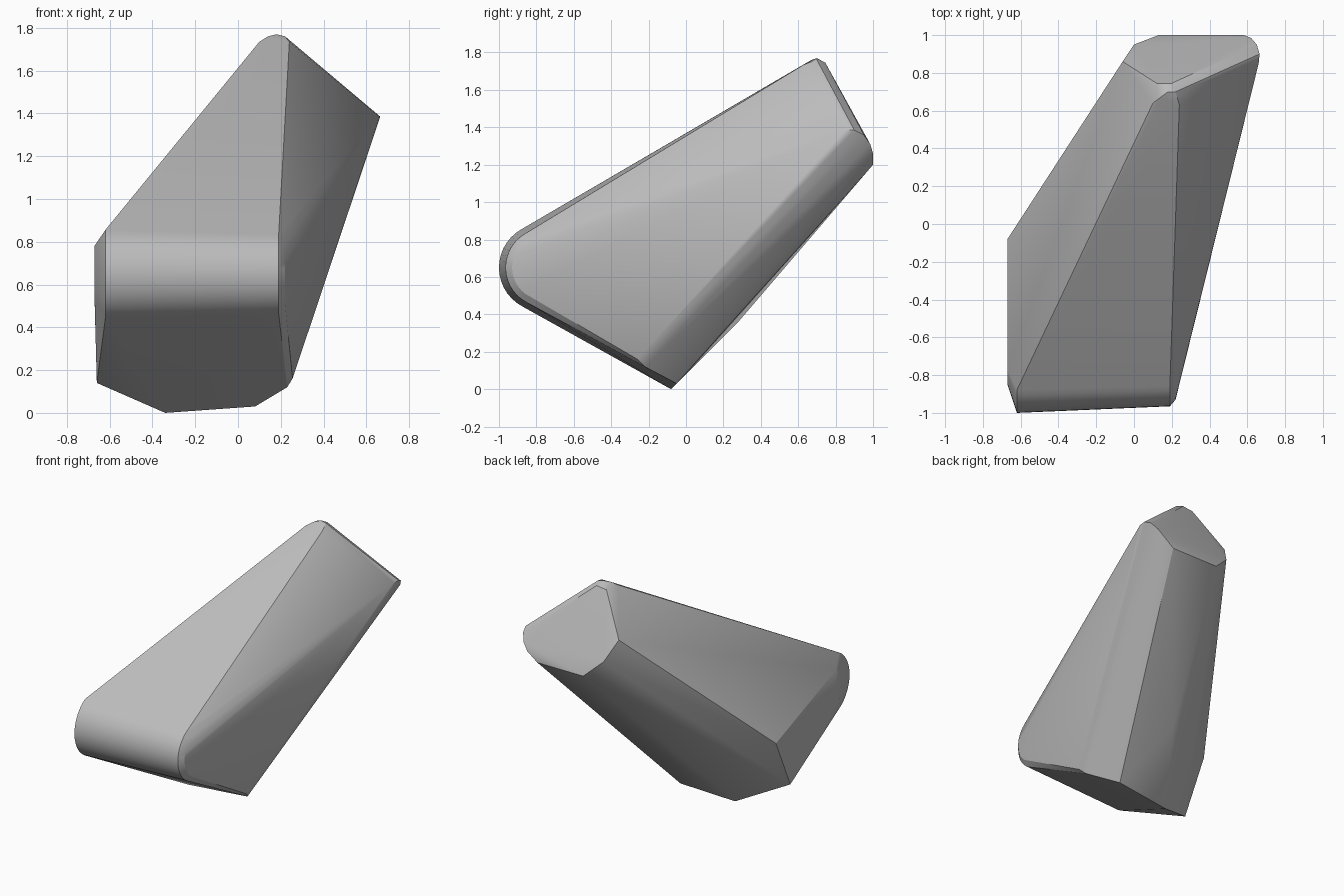
import bpy, bmesh, math

cube = bpy.data.objects.get("Cube")
if cube:
    bpy.data.objects.remove(cube, do_unlink=True)

mat = bpy.data.materials.new("mid grey")
mat.use_nodes = True
grey = (0.5, 0.5, 0.5, 1)
mat.diffuse_color = grey
mat.node_tree.nodes["Principled BSDF"].inputs["Base Color"].default_value = grey


def nose_ring(x, cy, cz, r, steps=14):
    """Half-round profile of the blunt front end at one x."""
    angles = [math.radians(119 + 123 * i / steps) for i in range(steps + 1)]
    return [(x, cy + r * math.cos(a), cz + r * math.sin(a)) for a in angles]


# Rounded nose: flat left end, bevel, main width, small right bevel
points = nose_ring(-0.67, -0.70, 0.65, 0.15)
points += nose_ring(-0.62, -0.765, 0.65, 0.235)
points += nose_ring(0.19, -0.755, 0.65, 0.21)
points += nose_ring(0.22, -0.755, 0.65, 0.175)

# Lower corners of the block
points += [(-0.67, -0.08, 0.51), (-0.66, -0.26, 0.14), (-0.34, -0.08, 0.0),
           (0.08, -0.05, 0.03), (0.23, -0.22, 0.12), (0.255, -0.26, 0.16),
           (-0.1, 0.28, 0.36)]

# Rounded crest at the top
points += [(0.10, 0.64, 1.735), (0.24, 0.63, 1.735), (0.14, 0.67, 1.76),
           (0.18, 0.70, 1.77), (0.22, 0.70, 1.76), (0.20, 0.745, 1.745),
           (0.12, 0.745, 1.735)]

# Rounded outer corner and back edge
points += [(0.66, 0.85, 1.385), (0.665, 0.90, 1.385), (0.65, 0.95, 1.36),
           (0.62, 0.985, 1.31), (0.58, 1.0, 1.26), (0.50, 1.0, 1.20),
           (0.13, 1.0, 1.20), (0.0, 0.95, 1.32), (-0.06, 0.86, 1.46)]

bm = bmesh.new()
for p in points:
    bm.verts.new(p)
hull = bmesh.ops.convex_hull(bm, input=bm.verts)
loose = [v for v in bm.verts if not v.link_faces]
bmesh.ops.delete(bm, geom=loose, context='VERTS')
bmesh.ops.dissolve_limit(bm, angle_limit=math.radians(1),
                         verts=bm.verts, edges=bm.edges)
bmesh.ops.recalc_face_normals(bm, faces=bm.faces)

mesh = bpy.data.meshes.new("tapered_block")
bm.to_mesh(mesh)
bm.free()
block = bpy.data.objects.new("tapered_block", mesh)
mesh.materials.append(mat)
bpy.context.collection.objects.link(block)

bpy.ops.object.select_all(action='DESELECT')
block.select_set(True)
bpy.context.view_layer.objects.active = block
bpy.ops.object.shade_smooth_by_angle(angle=math.radians(25))
